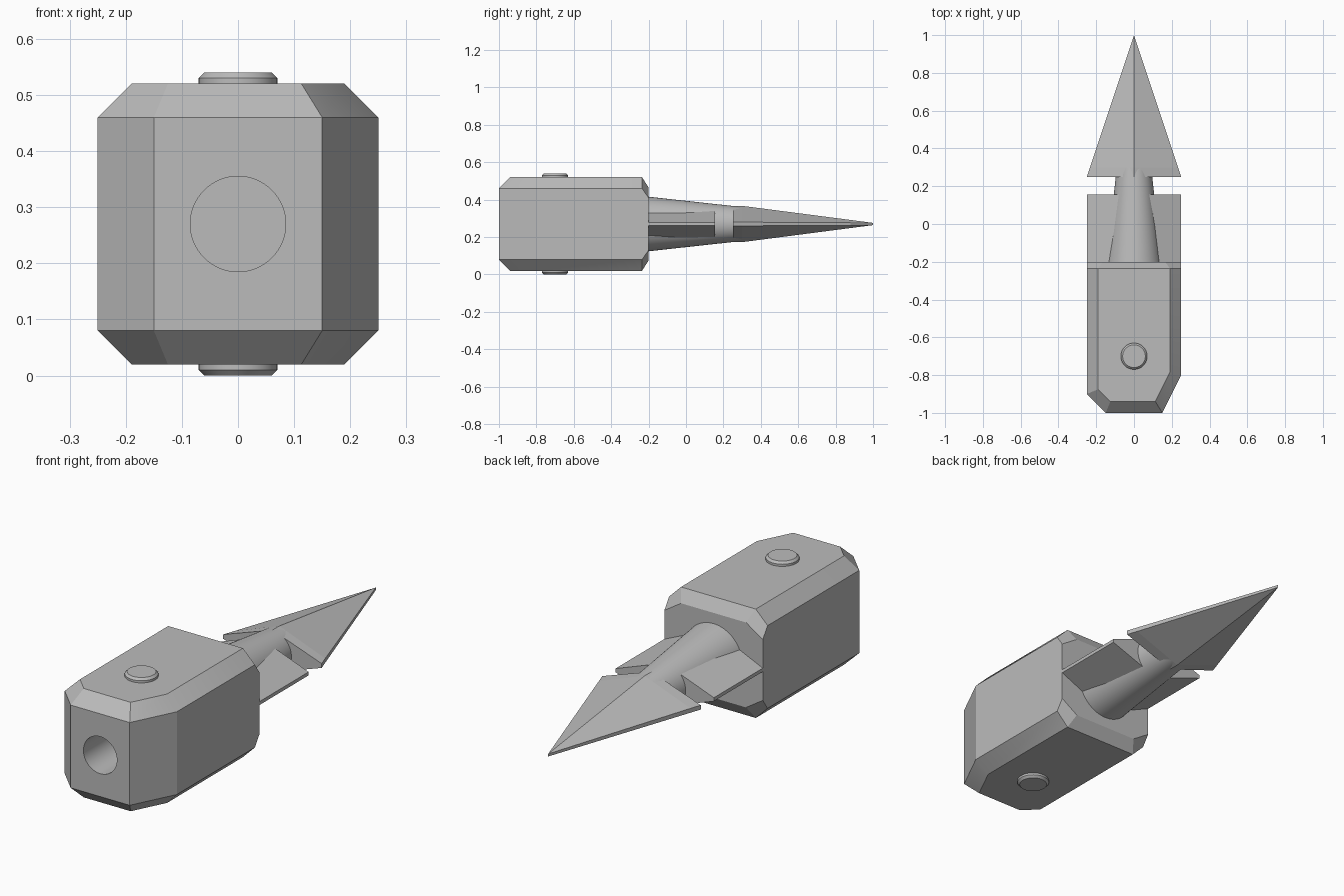
import bpy, bmesh, math
from mathutils import Vector

if "Cube" in bpy.data.objects:
    bpy.data.objects.remove(bpy.data.objects["Cube"], do_unlink=True)

MID = 0.27  # height of the long axis

grey = bpy.data.materials.new("plain_grey")
grey.use_nodes = True
grey.diffuse_color = (0.5, 0.5, 0.5, 1)
bsdf = next(n for n in grey.node_tree.nodes if n.type == "BSDF_PRINCIPLED")
bsdf.inputs["Base Color"].default_value = grey.diffuse_color


def loft(name, rings, smooth=False):
    """Skin equal-length rings of points and cap both ends."""
    bm = bmesh.new()
    loops = [[bm.verts.new(p) for p in ring] for ring in rings]
    for a, b in zip(loops, loops[1:]):
        for i in range(len(a)):
            j = (i + 1) % len(a)
            bm.faces.new((a[i], a[j], b[j], b[i]))
    bm.faces.new(loops[0][::-1])
    bm.faces.new(loops[-1])
    bmesh.ops.remove_doubles(bm, verts=bm.verts, dist=1e-5)
    bmesh.ops.recalc_face_normals(bm, faces=bm.faces)
    mesh = bpy.data.meshes.new(name)
    bm.to_mesh(mesh)
    bm.free()
    mesh.materials.append(grey)
    obj = bpy.data.objects.new(name, mesh)
    bpy.context.collection.objects.link(obj)
    if smooth:
        bpy.ops.object.select_all(action="DESELECT")
        bpy.context.view_layer.objects.active = obj
        obj.select_set(True)
        bpy.ops.object.shade_smooth_by_angle(angle=math.radians(30))
    return obj


def turned(name, profile, axis, centre, sides=64):
    """Round part from (position, radius) pairs along y or z."""
    rings = []
    for t, r in profile:
        ring = []
        for k in range(sides):
            a = math.tau * k / sides
            u, v = r * math.cos(a), r * math.sin(a)
            ring.append(Vector(centre) + Vector((u, t, v) if axis == "y" else (u, v, t)))
        rings.append(ring)
    return loft(name, rings, True)


def boolean(obj, cutter, operation="DIFFERENCE"):
    mod = obj.modifiers.new(operation.title(), "BOOLEAN")
    mod.object, mod.operation, mod.solver = cutter, operation, "EXACT"
    cutter.hide_render = True
    cutter.hide_viewport = True
    cutter.display_type = "WIRE"
    bpy.context.view_layer.update()
    # bake the result so that no helper remains
    graph = bpy.context.evaluated_depsgraph_get()
    result = bpy.data.meshes.new_from_object(obj.evaluated_get(graph))
    obj.modifiers.clear()
    obj.data = result
    bpy.data.objects.remove(cutter, do_unlink=True)


# Body: plan outline with uneven front corners, chamfered top and bottom
outer = [(-0.25, -0.2), (-0.25, -0.9), (-0.15, -1), (0.15, -1), (0.25, -0.8), (0.25, -0.2)]
inner = [(-0.19, -0.2), (-0.19, -0.875), (-0.125, -0.94), (0.113, -0.94), (0.19, -0.786), (0.19, -0.2)]
levels = [(0.02, inner), (0.08, outer), (0.46, outer), (0.52, inner)]
body = loft("body", [[(x, y, z) for x, y in plan] for z, plan in levels])

# Rear chamfer along the top and bottom, including the sloping edges
octagon = [(0.25, 0.14), (0.165, 0.195), (-0.165, 0.195), (-0.25, 0.14)]
section = octagon + [(x, -z) for x, z in reversed(octagon)]
wide = [(0.25, 0.19), (0.19, 0.25), (-0.19, 0.25), (-0.25, 0.19)]
wide += [(x, -z) for x, z in reversed(wide)]
bm = bmesh.new()
bm.from_mesh(body.data)
bmesh.ops.bisect_plane(bm, geom=bm.verts[:] + bm.edges[:] + bm.faces[:],
                       plane_co=(0, -0.235, 0), plane_no=(0, 1, 0), clear_outer=True)
bmesh.ops.holes_fill(bm, edges=[e for e in bm.edges if e.is_boundary])
bm.to_mesh(body.data)
bm.free()
rear = loft("body_rear_collar", [[(x, y, MID + z) for x, z in ring]
                                 for y, ring in ((-0.235, wide), (-0.2, section))])
boolean(body, rear, "UNION")

# Blind round hole in the front face
bore = turned("bore_cutter", [(-1.1, 0.085), (-0.8, 0.085)], "y", (0, 0, MID))
boolean(body, bore)
bpy.ops.object.select_all(action="DESELECT")
bpy.context.view_layer.objects.active = body
body.select_set(True)
bpy.ops.object.shade_smooth_by_angle(angle=math.radians(20))

# Pin ends with a small chamfer, above and below
for name, z, s in (("top_pin", 0.52, 1), ("bottom_pin", 0.02, -1)):
    turned(name, [(-0.02 * s, 0.07), (0.01 * s, 0.07), (0.02 * s, 0.06)], "z", (0, -0.7, z))

# Tapered shaft
turned("shaft", [(-0.22, 0.148), (0.3, 0.091)], "y", (0, 0, MID))


def blade(name, stations):
    """Flat diamond blade from (y, half width, ridge height, edge height)."""
    loft(name, [[(w, y, MID - e), (w, y, MID + e), (0, y, MID + r),
                 (-w, y, MID + e), (-w, y, MID - e), (0, y, MID - r)]
                for y, w, r, e in stations])


# Side fins and pointed head
blade("side_fins", [(-0.21, 0.25, 0.12, 0.008), (0.155, 0.25, 0.1, 0.008)])
blade("pointed_head", [(0.25, 0.25, 0.097, 0.01), (0.3, 0.233, 0.097, 0.01), (1, 0, 0.006, 0.006)])
